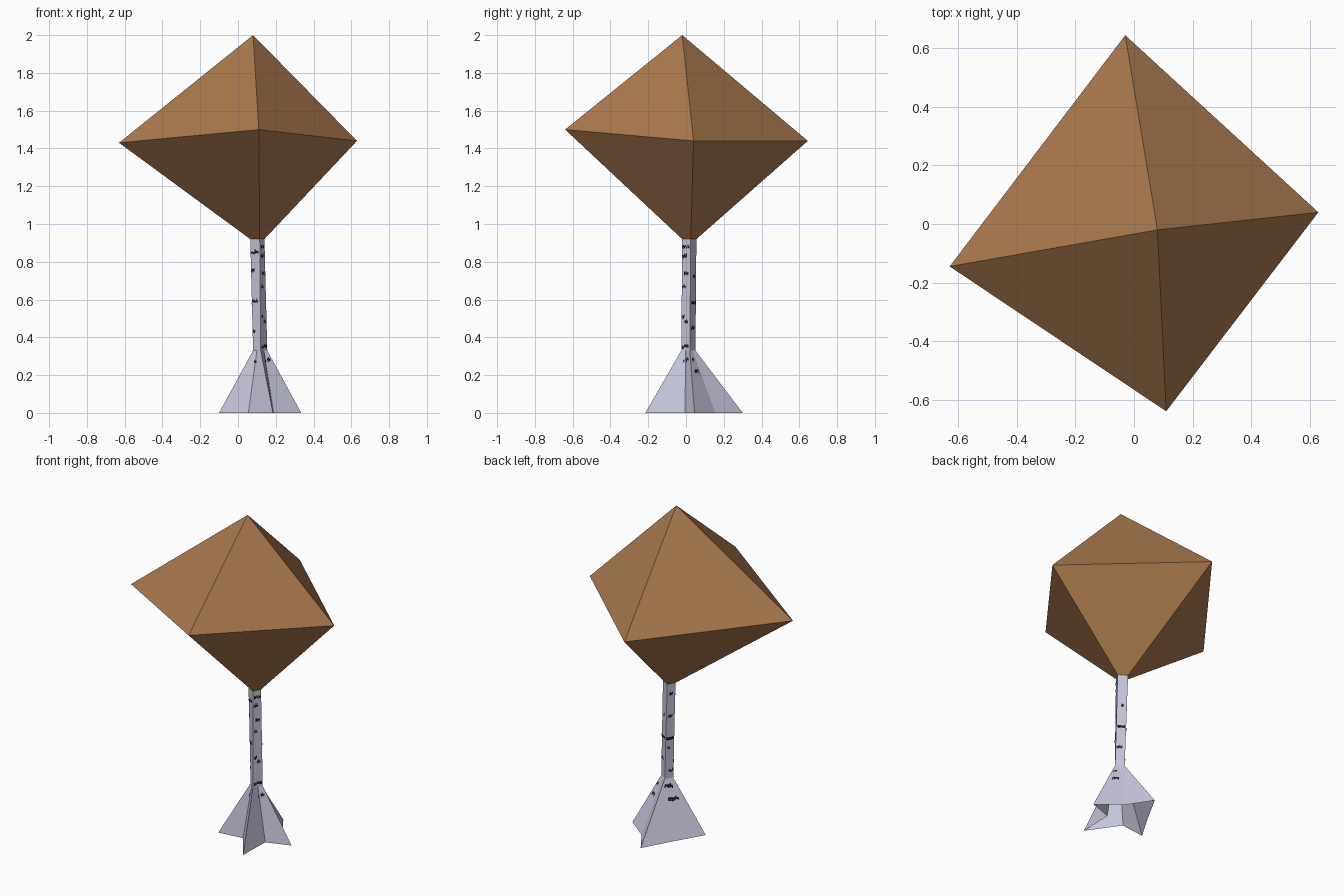
import bpy
import random
from mathutils import Vector

random.seed(4)
cube = bpy.data.objects.get("Cube")
if cube:
    bpy.data.objects.remove(cube, do_unlink=True)


def material(name, rgb):
    m = bpy.data.materials.new(name)
    m.use_nodes = True
    m.diffuse_color = (*rgb, 1)
    bsdf = m.node_tree.nodes["Principled BSDF"]
    bsdf.inputs["Base Color"].default_value = (*rgb, 1)
    bsdf.inputs["Roughness"].default_value = 0.9
    return m


def build(name, verts, faces, mat):
    mesh = bpy.data.meshes.new(name)
    mesh.from_pydata(verts, [], faces)
    mesh.materials.append(mat)
    ob = bpy.data.objects.new(name, mesh)
    bpy.context.collection.objects.link(ob)
    return ob


def ring(points, z):
    return [Vector((x, y, z)) for x, y in points]


def with_midpoints(corners):
    out = []
    for i, p in enumerate(corners):
        out += [p, (p + corners[(i + 1) % len(corners)]) / 2]
    return out


def bridge(low, high, n):
    return [(low + i, low + (i + 1) % n, high + (i + 1) % n, high + i) for i in range(n)]


brown = material("autumn_brown", (0.40, 0.19, 0.075))
bark = material("pale_bark", (0.57, 0.57, 0.72))
black = material("bark_black", (0.012, 0.011, 0.012))

# Trunk: square section, flaring to a four-pointed root star with an open bottom
TOP, NECK = 0.92, 0.33
top_corners = ring([(.065, .01), (.115, -.02), (.14, .025), (.09, .055)], TOP)
neck_corners = ring([(.08, .01), (.12, -.025), (.155, .02), (.11, .05)], NECK)
roots = ring([(-.10, -.05), (.055, -.03), (.185, -.215), (.19, -.005),
              (.335, .045), (.195, .155), (.10, .30), (0, .12)], 0)
neck, top = with_midpoints(neck_corners), with_midpoints(top_corners)
build("trunk", roots + neck + top, bridge(0, 8, 8) + bridge(8, 16, 8), bark)

# Crown: lopsided eight-sided gem growing out of the trunk top
equator = [Vector(p) for p in [(-.63, -.145, 1.43), (.11, -.64, 1.5),
                               (.63, .04, 1.44), (-.03, .645, 1.44)]]
apex = Vector((.08, -.02, 2))
build("crown", top_corners + equator + [apex],
      bridge(0, 4, 4) + [(4 + i, 4 + (i + 1) % 4, 8) for i in range(4)], brown)


# Bark marks: thin ragged plates lying on the trunk surface
def surface(side, t, z):
    low, high, f = (roots, neck, z / NECK) if z < NECK else \
        (neck, top, (z - NECK) / (TOP - NECK))
    half = 0 if t < 0.5 else 1
    i, s = side * 2 + half, t * 2 - half
    j = (i + 1) % 8
    a, b = low[i].lerp(high[i], f), low[j].lerp(high[j], f)
    out = (b - a).cross(high[i] - low[i]).normalized()
    return a.lerp(b, s) + out * 0.003


# Each mark: height, start and end across the side
marks = {
    0: [(.85, 0, .9), (.755, .1, .4), (.59, .1, .8), (.43, .1, .4), (.27, .15, .6)],
    1: [(.88, .1, .9), (.83, .1, .6), (.74, .3, .8), (.67, .1, .5), (.51, .1, .4),
        (.485, .4, .8), (.35, .1, .9), (.27, .15, .45), (.28, .6, .85)],
    2: [(.72, .4, .7), (.58, .05, .9), (.45, .1, .7), (.28, .1, .3), (.22, .15, .4)],
    3: [(.86, .3, .7), (.72, .2, .7), (.58, 0, .98), (.52, .2, .5), (.38, .4, .9),
        (.29, .15, .7), (.22, .4, .8)],
}
verts, faces = [], []
for side, rows in marks.items():
    for z, start, end in rows:
        count = 6
        step = (end - start) / count
        for c in range(count):
            t = start + c * step
            mid = z + random.uniform(-.005, .005)
            h = random.uniform(.005, .011)
            n = len(verts)
            verts += [surface(side, t, mid - h), surface(side, t + step * .99, mid - h),
                      surface(side, t + step * .99, mid + h), surface(side, t, mid + h)]
            faces.append((n, n + 1, n + 2, n + 3))
build("bark_marks", verts, faces, black)
